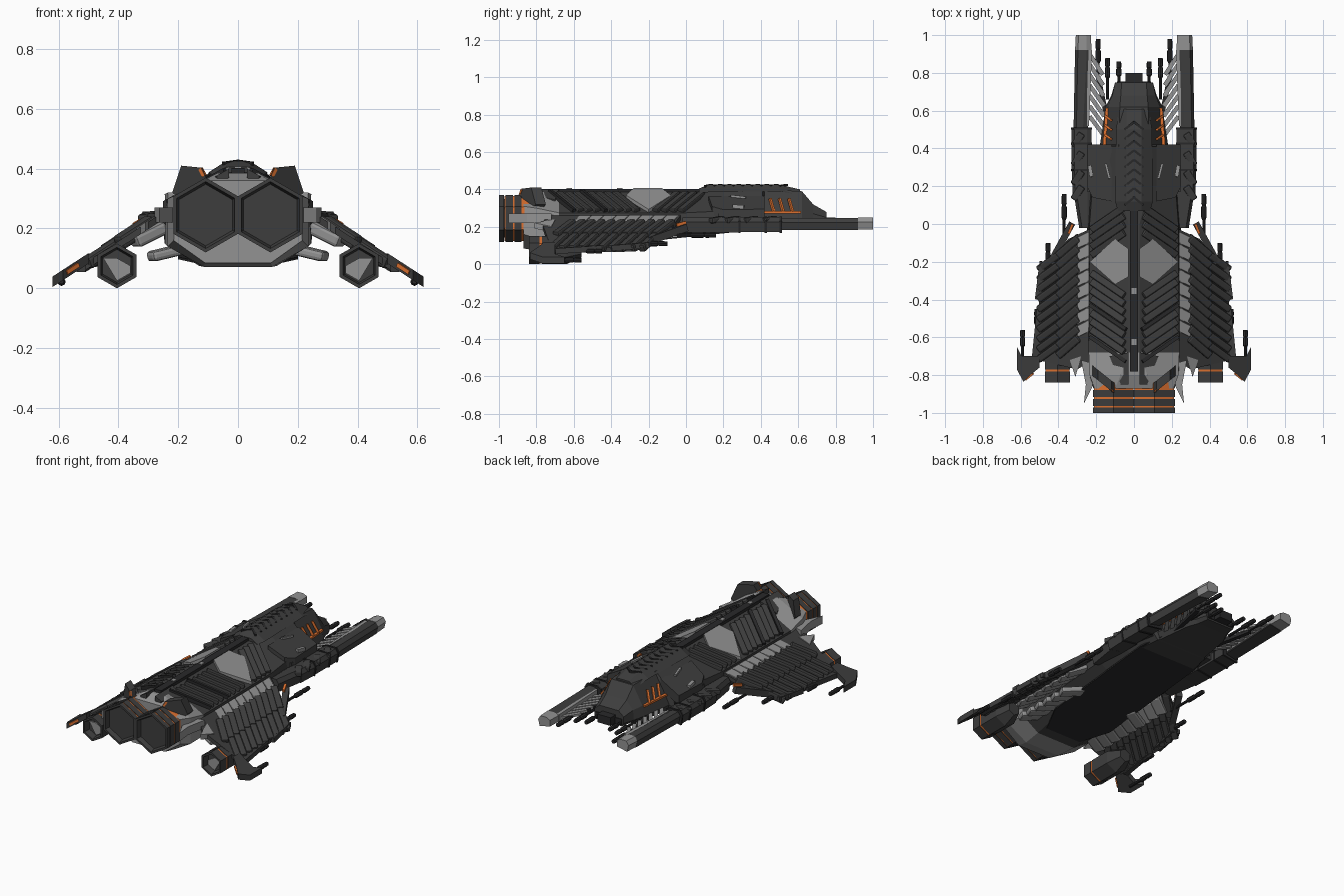
import bpy, bmesh, math
from mathutils import Vector

# ---------- colours ----------
def colour(name, r, g, b):
    m = bpy.data.materials.new(name)
    m.diffuse_color = (r, g, b, 1)
    return m

DARK = colour("charcoal", 0.048, 0.048, 0.048)
BLACK = colour("near_black", 0.022, 0.022, 0.023)
LIGHT = colour("light_grey", 0.29, 0.29, 0.29)
ORANGE = colour("orange", 0.75, 0.17, 0.03)

# ---------- geometry helpers: each returns (verts, faces) ----------
def loft(rings):
    n = len(rings[0])
    v = [p for r in rings for p in r]
    f = [[k * n + i, k * n + (i + 1) % n, (k + 1) * n + (i + 1) % n, (k + 1) * n + i]
         for k in range(len(rings) - 1) for i in range(n)]
    f += [list(range(n)), list(range(len(v) - n, len(v)))]
    return v, f

def slab(outline, height, thick):
    """Plate with a top-view outline lying on the surface z = height(x)."""
    return loft([[(x, y, height(x) - d) for x, y in outline] for d in (thick, 0)])

def box(x0, x1, y0, y1, z0, z1):
    return slab([(x0, y0), (x1, y0), (x1, y1), (x0, y1)], lambda x: z1, z1 - z0)

def bar(p, q, w, h):
    """Box of width w and height h running from p to q."""
    p, q = Vector(p), Vector(q)
    d = (q - p).normalized()
    side = d.cross(Vector((0, 0, 1))).normalized()
    up = side.cross(d)
    return loft([[tuple(c + side * a * w / 2 + up * b * h / 2)
                  for a, b in ((-1, -1), (1, -1), (1, 1), (-1, 1))] for c in (p, q)])

def tube(cx, cz, profile, n=6):
    """Rings (y, radius) around an axis parallel to y."""
    a = [math.pi / 2 + 2 * math.pi * i / n for i in range(n)]
    return loft([[(cx + r * math.cos(t), y, cz + r * math.sin(t)) for t in a] for y, r in profile])

def hull(sections):
    return loft([[(x, y, z) for x, z in half] + [(-x, y, z) for x, z in reversed(half)]
                 for y, half in sections])

def part(name, mat, geos, mirror=True, bevel=0):
    bm = bmesh.new()
    for verts, faces in geos:
        vs = [bm.verts.new(v) for v in verts]
        for f in faces:
            bm.faces.new([vs[i] for i in f])
    bmesh.ops.recalc_face_normals(bm, faces=bm.faces)
    me = bpy.data.meshes.new(name)
    bm.to_mesh(me)
    bm.free()
    me.materials.append(mat)
    ob = bpy.data.objects.new(name, me)
    bpy.context.collection.objects.link(ob)
    if bevel:
        b = ob.modifiers.new("bevel", 'BEVEL')
        b.width, b.segments = bevel, 2
    if mirror:
        m = ob.modifiers.new("mirror", 'MIRROR')
        m.use_mirror_merge = False
    return ob

roof = lambda x: 0.40 - 0.56 * (x - 0.03)      # sloped flank of the main hull
wing = lambda x: 0.27 - 0.65 * (x - 0.25)      # drooping wing surface

# ---------- hull ----------
MAIN = [(0.03, 0.385), (0.24, 0.275), (0.245, 0.15), (0.13, 0.075)]
part("main_hull", DARK, [hull([
    (-0.68, MAIN),
    (0.0, [(0.03, 0.385), (0.235, 0.275), (0.25, 0.19), (0.2, 0.155)]),
    (0.2, [(0.08, 0.39), (0.22, 0.285), (0.23, 0.20), (0.2, 0.172)]),
    (0.41, [(0.08, 0.40), (0.2, 0.285), (0.21, 0.22), (0.17, 0.178)]),
    (0.42, [(0.08, 0.40), (0.148, 0.285), (0.18, 0.22), (0.16, 0.18)]),
    (0.62, [(0.075, 0.39), (0.138, 0.28), (0.15, 0.22), (0.13, 0.185)]),
    (0.68, [(0.07, 0.32), (0.115, 0.27), (0.12, 0.21), (0.1, 0.19)]),
    (0.75, [(0.065, 0.28), (0.1, 0.25), (0.1, 0.21), (0.09, 0.19)])])], mirror=False)
part("engine_housing", LIGHT, [hull([
    (-0.87, [(0.1, 0.36), (0.21, 0.31), (0.215, 0.16), (0.11, 0.085)]),
    (-0.80, [(0.07, 0.385), (0.235, 0.30), (0.235, 0.14), (0.115, 0.072)]),
    (-0.68, MAIN)])], mirror=False)
belly = part("belly_plate", BLACK, [slab([(-0.12, -0.62), (0.12, -0.62), (0.2, -0.45), (0.2, 0.3), (0.12, 0.6),
     (-0.12, 0.6), (-0.2, 0.3), (-0.2, -0.45)], lambda x: 0.0, 0.008)], mirror=False)
belly.location.z, belly.rotation_euler.x = 0.152, math.atan(0.105)
part("spine", BLACK, [box(-0.022, 0.022, -0.78, 0.12, 0.37, 0.403)], mirror=False)
part("spine_studs", LIGHT, [box(-0.012, 0.012, y, y + 0.03, 0.39, 0.407) for y in (-0.37, -0.64)], mirror=False)
part("cockpit_deck", DARK, [hull([
    (0.07, [(0.04, 0.405), (0.085, 0.38)]), (0.12, [(0.04, 0.425), (0.1, 0.385)]),
    (0.5, [(0.04, 0.425), (0.095, 0.39)]), (0.61, [(0.04, 0.40), (0.08, 0.37)])])], mirror=False)
part("deck_herringbone", BLACK, [bar((0.0, 0.14 + 0.05 * i, 0.424), (0.05, 0.10 + 0.05 * i, 0.417), 0.012, 0.012)
                                 for i in range(9)])
part("nose_block", BLACK, [box(-0.045, 0.045, 0.74, 0.80, 0.20, 0.25), box(-0.09, 0.09, 0.70, 0.755, 0.2, 0.235)],
     mirror=False)
part("shoulder_plates", DARK, [slab([(0.12, 0.12), (0.22, 0.14), (0.25, 0.2), (0.245, 0.42), (0.12, 0.42)],
                                    lambda x: roof(x) + 0.015, 0.06),
                               box(0.13, 0.245, 0.17, 0.40, 0.2, 0.27)])
part("shoulder_trim", LIGHT, [bar((0.13, 0.24, 0.365), (0.15, 0.32, 0.356), 0.012, 0.012),
                              bar((0.225, 0.25, 0.31), (0.235, 0.31, 0.305), 0.02, 0.02)])
part("cheek_vents", ORANGE, [bar((0.158, 0.415, 0.278), (0.143, 0.615, 0.278), 0.016, 0.012)] +
     [bar((0.15, y, 0.28), (0.122, y - 0.02, 0.35), 0.012, 0.014) for y in (0.47, 0.52, 0.57)])

# ---------- ribbed roof ----------
def flank_bar(x0, y0, x1, y1, w=0.038, h=0.03):
    return bar((x0, y0, roof(x0) - 0.009), (x1, y1, roof(x1) - 0.009), w, h)

part("roof_ribs", DARK,
     [flank_bar(0.05, 0.09 - 0.045 * i, 0.225, -0.03 - 0.045 * i) for i in range(4)] +
     [flank_bar(0.225, y, 0.05, y - 0.12) for y in (-0.26, -0.305, -0.35, -0.395, -0.47, -0.515, -0.56)],
     bevel=0.007)
part("roof_dividers", BLACK, [flank_bar(0.23, y, 0.04, y - 0.13, 0.02, 0.034) for y in (-0.43, -0.60)])
part("roof_light_panel", LIGHT, [slab([(0.03, -0.13), (0.1, -0.08), (0.235, -0.2), (0.1, -0.32), (0.03, -0.28)],
                                      lambda x: roof(x) + 0.008, 0.02)])
part("rear_ears", DARK, [loft([[(x, -0.90 + d + 0.8 * (x - 0.1), z) for x, z in
                                ((0.1, 0.355), (0.12, 0.403), (0.19, 0.41), (0.22, 0.32), (0.2, 0.30))]
                               for d in (0, 0.055)]),
                         slab([(0.03, -0.68), (0.13, -0.70), (0.07, -0.85), (0.03, -0.85)], roof, 0.03)])
part("rear_orange_trim", ORANGE, [bar((0.112, -0.885, 0.375), (0.125, -0.875, 0.40), 0.012, 0.012)])
part("rear_fangs", LIGHT, [slab([(0.21, -0.74), (0.28, -0.72), (0.255, -0.85), (0.265, -0.95), (0.22, -0.86)],
                                lambda x: 0.27, 0.05),
                           slab([(0.28, -0.70), (0.34, -0.72), (0.31, -0.81)], lambda x: wing(x) - 0.01, 0.03)])

# ---------- main engines ----------
EX, EZ = 0.108, 0.245
part("engine_nozzles", DARK, [tube(EX, EZ, [(-0.972, 0.11), (-0.972, 0.125), (-1.0, 0.125), (-1.0, 0.112), (-0.9, 0.08)])] +
     [tube(EX, EZ, [(a, 0.125), (b, 0.125)]) for a, b in ((-0.964, -0.926), (-0.917, -0.88))])
part("engine_rings", ORANGE, [tube(EX, EZ, [(-0.971, 0.121), (-0.84, 0.121)])])

# ---------- wings ----------
part("wing_base", DARK, [slab([(0.22, -0.02), (0.35, -0.08), (0.5, -0.27), (0.51, -0.72), (0.3, -0.77), (0.22, -0.72)],
                              lambda x: wing(x) - 0.015, 0.025)])
def wing_bar(x0, y0, x1, y1, w, h, off=-0.022):
    return bar((x0, y0, wing(x0) + off), (x1, y1, wing(x1) + off), w, h)
part("wing_ribs", DARK,
     [wing_bar(0.29, -0.07 - 0.053 * i, 0.40, -0.165 - 0.053 * i, 0.044, 0.05) for i in range(11)] +
     [wing_bar(0.395, -0.16 - 0.053 * i, 0.505, -0.24 - 0.053 * i, 0.04, 0.042) for i in range(10)], bevel=0.01)
part("wing_edge", DARK, [wing_bar(0.475, -0.2, 0.5, -0.4, 0.05, 0.03), wing_bar(0.50, -0.45, 0.525, -0.7, 0.03, 0.03),
                         wing_bar(0.33, 0.0, 0.44, -0.2, 0.035, 0.04)])
part("root_louvres", LIGHT, [slab([(0.24, y), (0.30, y - 0.03), (0.30, y - 0.09), (0.24, y - 0.062)],
                                  lambda x: 0.262 - 0.5 * (x - 0.24), 0.025)
                             for y in [-0.04 - 0.067 * i for i in range(8)]], bevel=0.004)
part("under_louvres", LIGHT,
     [bar((0.25, -0.12 - 0.07 * i, 0.205), (0.35, -0.17 - 0.07 * i, 0.155), 0.068, 0.045) for i in range(8)] +
     [bar((0.17, -0.24 - 0.07 * i, 0.135), (0.295, -0.29 - 0.07 * i, 0.105), 0.068, 0.035) for i in range(6)], bevel=0.012)
part("tip_fins", DARK, [slab([(0.5, -0.7), (0.56, -0.7), (0.595, -0.7), (0.62, -0.65), (0.62, -0.77), (0.585, -0.835),
                              (0.55, -0.80), (0.5, -0.76)], lambda x: wing(x) + 0.01, 0.035)])
part("wing_orange_trim", ORANGE, [wing_bar(0.535, -0.79, 0.575, -0.822, 0.014, 0.014, -0.006),
                                  wing_bar(0.325, 0.0, 0.345, -0.05, 0.014, 0.02, 0.0)])

# ---------- wing pods ----------
PX, PZ = 0.405, 0.075
part("pod_shells", DARK, [tube(PX, PZ, [(-0.782, 0.06), (-0.782, 0.075), (-0.84, 0.075), (-0.84, 0.062), (-0.80, 0.055)]),
                          tube(PX, PZ, [(-0.77, 0.075), (-0.64, 0.075), (-0.56, 0.04)])])
part("pod_rings", ORANGE, [tube(PX, PZ, [(-0.786, 0.072), (-0.765, 0.072)])])
part("pod_inner_plates", LIGHT, [loft([[(PX + x, y, PZ + z) for x, z in
     ((-0.046, 0.0), (-0.046, -0.024), (0.0, -0.05), (0.046, 0.026), (0.0, 0.026))] for y in (-0.807, -0.799)])])

# ---------- forward booms ----------
def boom(y0, y1, xi0, xo0, xi1, xo1, zt=0.25, zb=0.175):
    return loft([[(xi, y, zt - 0.012), (xi + 0.025, y, zt), (xo - 0.015, y, zt), (xo, y, zt - 0.025),
                  (xo - 0.01, y, zb), (xi, y, zb + 0.015)] for y, xi, xo in ((y0, xi0, xo0), (y1, xi1, xo1))])
part("boom_bodies", DARK, [boom(0.5, 0.92, 0.245, 0.32, 0.225, 0.312, 0.248, 0.182),
                           boom(0.28, 0.51, 0.225, 0.33, 0.225, 0.33, 0.252, 0.172),
                           boom(0.16, 0.29, 0.22, 0.325, 0.22, 0.33, 0.25, 0.17),
                           boom(-0.02, 0.17, 0.22, 0.29, 0.22, 0.32, 0.25, 0.17)])
part("boom_bands", BLACK, [boom(y, y + 0.012, 0.222, 0.334, 0.222, 0.334, 0.256, 0.168) for y in (0.28, 0.42, 0.5)])
part("boom_ribs", DARK, [bar((0.275, y, 0.245), (0.32, y - 0.07, 0.232), 0.04, 0.03) for y in (0.2, 0.28, 0.38, 0.48)],
     bevel=0.008)
part("boom_tips", LIGHT, [boom(0.92, 1.0, 0.225, 0.312, 0.228, 0.308, 0.25, 0.185)])
part("boom_inner_strips", LIGHT, [slab([(0.238, 0.52), (0.25, 0.52), (0.245, 0.92), (0.222, 0.92)], lambda x: 0.243, 0.04)])
part("boom_slats", LIGHT, [bar((0.235, 0.9 - 0.055 * i, 0.215), (0.165 - 0.002 * i, 0.79 - 0.055 * i, 0.215), 0.022, 0.014)
                           for i in range(7)])
part("boom_cross_beams", BLACK, [bar((0.19, 0.78, 0.205), (0.12, 0.45, 0.205), 0.025, 0.025)])

# ---------- guns ----------
def gun(x, y0, y1, z):
    k = y1 - y0
    return tube(x, z, [(y0, 0.008), (y0 + 0.5 * k, 0.008), (y0 + 0.55 * k, 0.014), (y0 + 0.75 * k, 0.014),
                       (y0 + 0.78 * k, 0.010), (y0 + 0.82 * k, 0.014), (y1, 0.012)], 8)
part("guns", BLACK, [gun(*g) for g in (
    (0.19, 0.72, 0.98, 0.21), (0.14, 0.66, 0.88, 0.21), (0.08, 0.70, 0.86, 0.21),
    (0.37, -0.12, 0.16, 0.155), (0.455, -0.32, -0.10, 0.11),
    (0.515, -0.62, -0.45, 0.07), (0.59, -0.74, -0.56, 0.022))])
